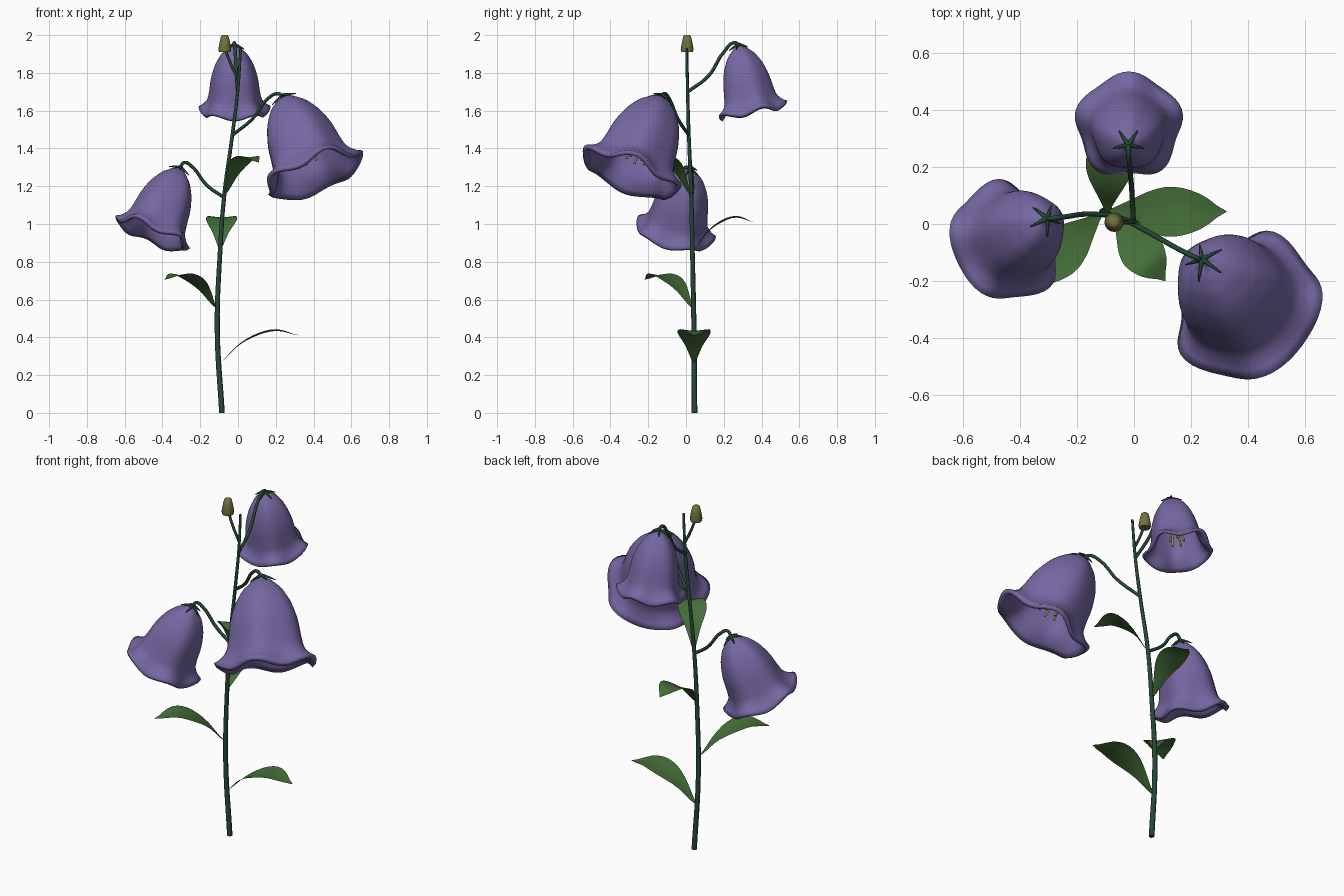
import bpy, bmesh
from math import sin, cos, pi, radians
from mathutils import Vector

if "Cube" in bpy.data.objects:
    bpy.data.objects.remove(bpy.data.objects["Cube"])


def material(name, rgb):
    m = bpy.data.materials.new(name)
    m.diffuse_color = (*rgb, 1)
    m.use_nodes = True
    m.node_tree.nodes["Principled BSDF"].inputs["Base Color"].default_value = m.diffuse_color
    return m


PURPLE = material("petal", (0.18, 0.135, 0.36))
LEAF = material("leaf", (0.06, 0.16, 0.04))
STEM = material("stem", (0.018, 0.065, 0.035))
BUD = material("bud", (0.17, 0.17, 0.05))
POLLEN = material("stamen", (0.35, 0.26, 0.08))


def finish(o, mat, angle=50):
    bpy.ops.object.select_all(action='DESELECT')
    o.select_set(True)
    bpy.context.view_layer.objects.active = o
    o.data.materials.clear()
    o.data.materials.append(mat)
    if o.type == 'CURVE':
        bpy.ops.object.convert(target='MESH')
    bpy.ops.object.shade_smooth_by_angle(angle=radians(angle))
    return bpy.context.object


def tube(name, pts, r0, r1, mat):
    """Smooth tapered tube through the points."""
    c = bpy.data.curves.new(name, 'CURVE')
    c.dimensions = '3D'
    c.bevel_depth, c.bevel_resolution, c.use_fill_caps = 1, 2, True
    c.resolution_u = 6
    s = c.splines.new('BEZIER')
    s.bezier_points.add(len(pts) - 1)
    for i, (b, p) in enumerate(zip(s.bezier_points, pts)):
        b.co = p
        b.handle_left_type = b.handle_right_type = 'AUTO'
        b.radius = r0 + (r1 - r0) * i / (len(pts) - 1)
    o = bpy.data.objects.new(name, c)
    bpy.context.collection.objects.link(o)
    return finish(o, mat)


def grid_mesh(name, rows, mat, closed=False):
    """Skin consecutive rows of points with quads."""
    bm = bmesh.new()
    vs = [[bm.verts.new(p) for p in row] for row in rows]
    n = len(rows[0])
    for a, b in zip(vs, vs[1:]):
        for j in range(n if closed else n - 1):
            k = (j + 1) % n
            bm.faces.new((a[j], a[k], b[k], b[j]))
    bmesh.ops.remove_doubles(bm, verts=bm.verts, dist=1e-5)
    bmesh.ops.recalc_face_normals(bm, faces=bm.faces)
    me = bpy.data.meshes.new(name)
    bm.to_mesh(me)
    bm.free()
    o = bpy.data.objects.new(name, me)
    bpy.context.collection.objects.link(o)
    return finish(o, mat)


def sample(pts, t):
    """Catmull-Rom interpolation of (t, value) pairs."""
    for i in range(len(pts) - 1):
        if t <= pts[i + 1][0] + 1e-9:
            break
    v = [pts[max(0, min(len(pts) - 1, i + d))][1] for d in (-1, 0, 1, 2)]
    u = (t - pts[i][0]) / (pts[i + 1][0] - pts[i][0])
    return 0.5 * (2 * v[1] + (v[2] - v[0]) * u + (2 * v[0] - 5 * v[1] + 4 * v[2] - v[3]) * u * u
                  + (3 * v[1] - v[0] - 3 * v[2] + v[3]) * u ** 3)


BELL = [(0, 0.01), (0.04, 0.1), (0.14, 0.21), (0.3, 0.305), (0.5, 0.37),
        (0.7, 0.4), (0.85, 0.43), (0.95, 0.495), (1, 0.56)]


def flower(name, base, mouth, width, phase):
    base, mouth = Vector(base), Vector(mouth)
    axis = mouth - base
    L = axis.length
    rot = Vector((0, 0, -1)).rotation_difference(axis)

    def place(x, y, z):
        return base + rot @ Vector((x, y, z)) * L
    # bell with five waving lobes
    rows = []
    for i in range(25):
        t = i / 24
        row = []
        for j in range(60):
            a = 2 * pi * j / 60
            lobe = cos(5 * (a - radians(phase)))
            r = sample(BELL, t) * width * (1 + 0.03 * lobe * (1 + t ** 6))
            row.append(place(r * cos(a), r * sin(a), -t + 0.045 * lobe * t ** 6))
        rows.append(row)
    bell = grid_mesh(name + "_bell", rows, PURPLE, True)
    m = bell.modifiers.new("thickness", 'SOLIDIFY')
    m.thickness, m.offset = L * 0.05, -1
    # make sure the shell grows inward
    c = base + axis * 0.5
    if sum((p.center - c).dot(p.normal) for p in bell.data.polygons) < 0:
        bell.data.flip_normals()
    # sepals
    for k in range(5):
        a = radians(phase + 36 + 72 * k)
        tube(f"{name}_sepal_{k}", [place(r * cos(a), r * sin(a), z) for r, z in
             ((0, 0.02), (0.09, -0.015), (0.16, -0.05))], 0.009, 0.002, STEM)
        # stamens
        tube(f"{name}_stamen_{k}", [place(r * cos(a), r * sin(a), z) for r, z in
             ((0.02, -0.1), (0.05, -0.5), (0.11, -0.84))], 0.004, 0.006, POLLEN)


def leaf(name, base, tip, width):
    """Arched leaf with a shallow fold along the midrib."""
    base, tip = Vector(base), Vector(tip)
    d = tip - base
    side = Vector((-d.y, d.x, 0)).normalized()
    arch = [(0, 0), (0.25, 0.64), (0.48, 1.0), (0.72, 1.16), (1, 1)]
    wide = [(0, 0.05), (0.2, 0.45), (0.4, 0.88), (0.58, 1), (0.8, 0.68), (1, 0.02)]
    rows = []
    for i in range(15):
        t = i / 14
        w = width / 2 * sample(wide, t)
        p = base + Vector((d.x * t, d.y * t, d.z * sample(arch, t)))
        rows.append([p + side * w * s + Vector((0, 0, 0.12 * w * abs(s)))
                     for s in (-1, -0.5, 0, 0.5, 1)])
    grid_mesh(name, rows, LEAF)


# main stem
tube("main_stem", [(-0.085, 0.045, 0), (-0.11, 0.042, 0.45), (-0.095, 0.034, 0.85), (-0.073, 0.028, 1.15),
                   (-0.03, 0.015, 1.47), (0, 0.008, 1.72), (0.014, 0.003, 1.93)], 0.015, 0.007, STEM)

# flower stalks
tube("back_stalk", [(-0.002, 0.01, 1.70), (-0.008, 0.12, 1.785), (-0.015, 0.2, 1.91),
                    (-0.02, 0.26, 1.96), (-0.02, 0.283, 1.94)], 0.009, 0.009, STEM)
tube("right_stalk", [(-0.03, 0.015, 1.47), (0.08, -0.045, 1.56), (0.16, -0.09, 1.665),
                     (0.215, -0.117, 1.69), (0.245, -0.13, 1.665)], 0.009, 0.009, STEM)
tube("left_stalk", [(-0.073, 0.03, 1.14), (-0.165, 0.035, 1.205), (-0.245, 0.025, 1.305),
                    (-0.285, 0.02, 1.325), (-0.31, 0.018, 1.285)], 0.009, 0.009, STEM)
tube("bud_stalk", [(0.004, 0.008, 1.76), (-0.035, 0.006, 1.84), (-0.07, 0.006, 1.93)], 0.008, 0.007, STEM)

# flowers
flower("back", (-0.02, 0.28, 1.945), (-0.018, 0.347, 1.6), 0.94, 90)
flower("right", (0.243, -0.128, 1.675), (0.4, -0.295, 1.27), 1.04, 2)
flower("left", (-0.308, 0.018, 1.295), (-0.45, -0.062, 0.953), 0.99, 98)

# bud
rows = [[(-0.07 + r * cos(2 * pi * j / 16), 0.006 + r * sin(2 * pi * j / 16), z) for j in range(16)]
        for r, z in ((0, 1.91), (0.03, 1.91), (0.034, 1.925), (0.027, 1.965), (0.02, 1.995), (0.014, 2), (0, 2))]
grid_mesh("bud", rows, BUD, True)

# leaves
leaf("leaf_lowest", (-0.105, 0.042, 0.26), (0.325, 0.044, 0.41), 0.175)
leaf("leaf_left", (-0.11, 0.04, 0.55), (-0.39, -0.22, 0.705), 0.17)
leaf("leaf_back", (-0.095, 0.034, 0.86), (-0.08, 0.36, 1.01), 0.165)
leaf("leaf_upper", (-0.072, 0.028, 1.15), (0.11, -0.2, 1.325), 0.155)
